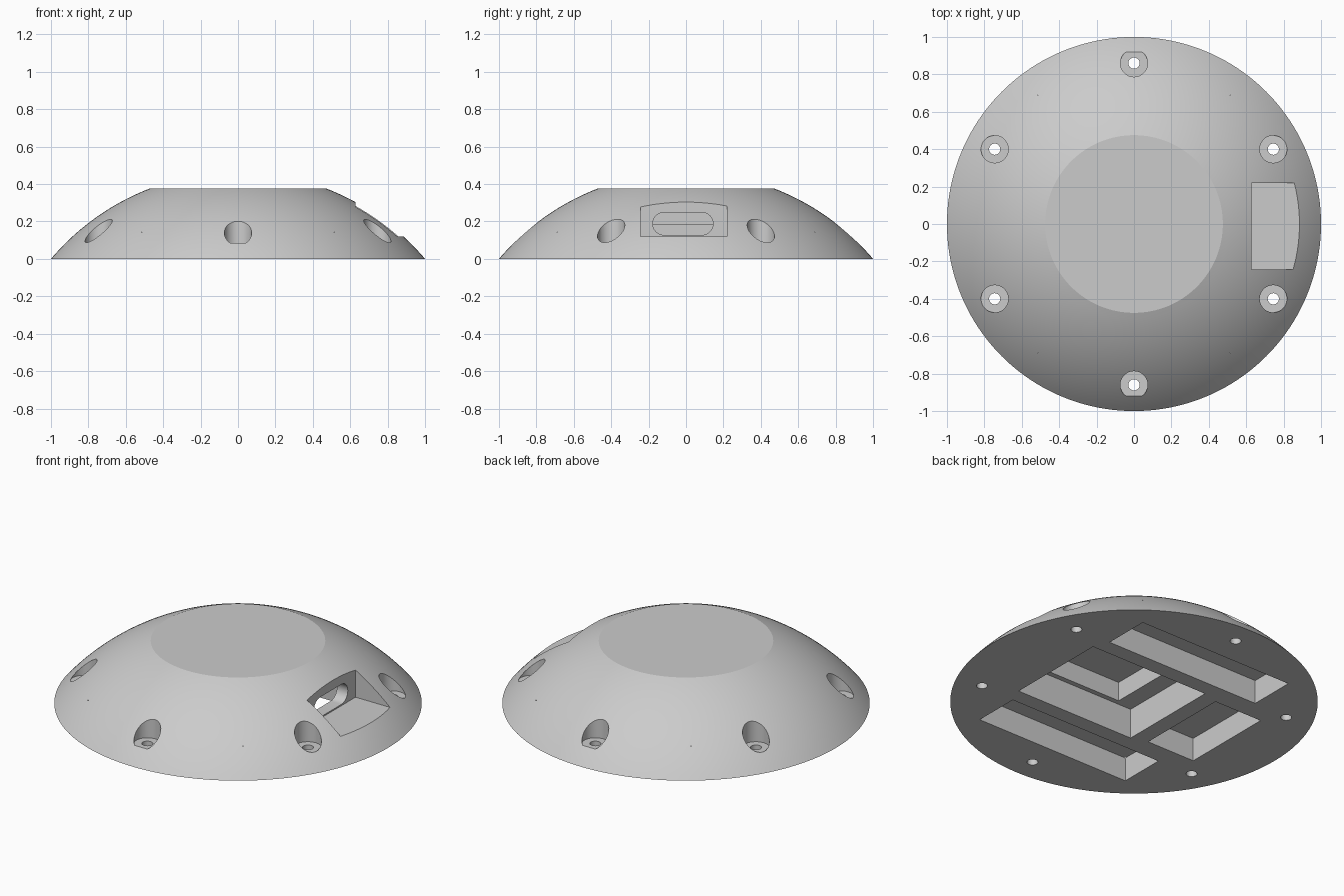
import bpy, bmesh, math

cube = bpy.data.objects.get("Cube")
if cube:
    bpy.data.objects.remove(cube, do_unlink=True)

grey = bpy.data.materials.new("plain_grey")
grey.use_nodes = True
colour = (0.6, 0.6, 0.6, 1)
grey.diffuse_color = colour
grey.node_tree.nodes["Principled BSDF"].inputs["Base Color"].default_value = colour

# Spherical cap: base radius 1, flat top at TOP
DROP, TOP, RINGS, SEGMENTS = 0.845, 0.375, 20, 160
RADIUS = math.hypot(1, DROP)


def make_object(name, bm):
    bmesh.ops.recalc_face_normals(bm, faces=bm.faces)
    mesh = bpy.data.meshes.new(name)
    bm.to_mesh(mesh)
    bm.free()
    mesh.materials.append(grey)
    obj = bpy.data.objects.new(name, mesh)
    bpy.context.collection.objects.link(obj)
    return obj


def prism(name, outline, z0, z1):
    """Closed outline in x, y raised from z0 to z1."""
    bm = bmesh.new()
    face = bm.faces.new([bm.verts.new((x, y, z0)) for x, y in outline])
    top = bmesh.ops.extrude_face_region(bm, geom=[face])["geom"]
    moved = [v for v in top if isinstance(v, bmesh.types.BMVert)]
    bmesh.ops.translate(bm, verts=moved, vec=(0, 0, z1 - z0))
    return make_object(name, bm)


def box(name, x0, x1, y0, y1, z0, z1):
    return prism(name, [(x0, y0), (x1, y0), (x1, y1), (x0, y1)], z0, z1)


def cylinder(name, x, y, r, z0, z1, n=48):
    angles = [math.tau * i / n for i in range(n)]
    return prism(name, [(x + r * math.cos(a), y + r * math.sin(a)) for a in angles], z0, z1)


def carve(target, cutter):
    cutter.hide_render = True
    mod = target.modifiers.new("carve", 'BOOLEAN')
    mod.operation, mod.solver, mod.object = 'DIFFERENCE', 'EXACT', cutter
    bpy.context.view_layer.objects.active = target
    bpy.ops.object.modifier_apply(modifier=mod.name)
    bpy.data.objects.remove(cutter, do_unlink=True)


# Dome body
bm = bmesh.new()
low, high = math.asin(DROP / RADIUS), math.asin((DROP + TOP) / RADIUS)
rings = []
for i in range(RINGS + 1):
    t = low + (high - low) * i / RINGS
    r, z = RADIUS * math.cos(t), RADIUS * math.sin(t) - DROP
    rings.append([bm.verts.new((r * math.cos(math.tau * k / SEGMENTS),
                                r * math.sin(math.tau * k / SEGMENTS), z))
                  for k in range(SEGMENTS)])
for a, b in zip(rings, rings[1:]):
    for k in range(SEGMENTS):
        n = (k + 1) % SEGMENTS
        bm.faces.new((a[k], a[n], b[n], b[k]))
bm.faces.new(rings[0])
bm.faces.new(rings[-1])
dome = make_object("dome_housing", bm)

# Countersunk screw holes around the rim
for x, y in [(0, 0.86), (0.745, 0.4), (-0.745, 0.4)]:
    for side in (1, -1):
        carve(dome, cylinder("screw_recess", x, side * y, 0.073, 0.086, 0.5))
        carve(dome, cylinder("screw_hole", x, side * y, 0.03, -0.1, 0.3, 32))

# Long pockets in the underside, just breaking the surface at the corners
for y0, y1 in [(0.41, 0.69), (-0.69, -0.41)]:
    carve(dome, box("long_pocket", -0.517, 0.517, y0, y1, -0.1, 0.143))

# Small pocket and stepped main cavity
carve(dome, box("small_pocket", -0.66, -0.34, -0.285, 0.285, -0.1, 0.14))
carve(dome, box("main_cavity", -0.24, 0.555, -0.315, 0.315, -0.1, 0.18))
carve(dome, box("deep_cavity", -0.13, 0.556, -0.285, 0.285, 0.1, 0.295))

# Port recess in the side
carve(dome, box("port_recess", 0.628, 1.1, -0.242, 0.218, 0.12, 0.6))

# Rounded port slot through to the main cavity
outline = []
for i in range(34):
    a = math.pi * (i % 17) / 16 + (math.pi if i > 16 else 0)
    centre = -0.118 if i > 16 else 0.085
    outline.append((0.06 * math.cos(a), centre + 0.06 * math.sin(a)))
slot = prism("port_slot", outline, 0.5, 0.7)
for v in slot.data.vertices:
    v.co = (v.co.z, v.co.y, 0.188 - v.co.x)
carve(dome, slot)

# Smooth shading with sharp rims
bpy.ops.object.select_all(action='DESELECT')
dome.select_set(True)
bpy.context.view_layer.objects.active = dome
bpy.ops.object.shade_smooth_by_angle(angle=math.radians(20))
